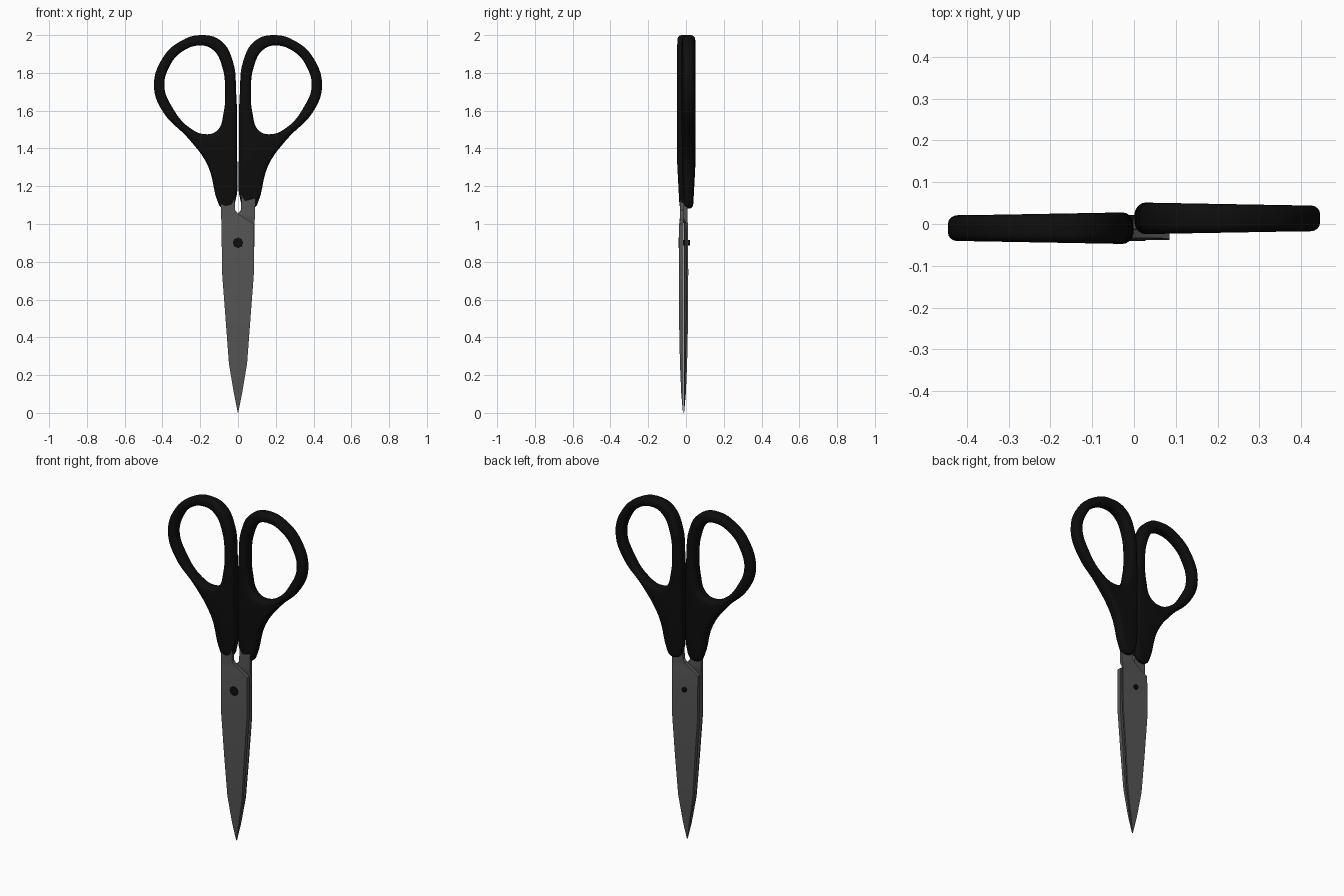
import bpy, bmesh, math

if "Cube" in bpy.data.objects:
    bpy.data.objects.remove(bpy.data.objects["Cube"])


def material(name, v):
    m = bpy.data.materials.new(name)
    m.diffuse_color = (v, v, v, 1)
    m.use_nodes = True
    m.node_tree.nodes["Principled BSDF"].inputs["Base Color"].default_value = m.diffuse_color
    return m


BLACK = material("black_plastic", 0.004)
STEEL = material("dark_steel", 0.09)


def smooth(ob, angle):
    bpy.ops.object.select_all(action='DESELECT')
    ob.select_set(True)
    bpy.context.view_layer.objects.active = ob
    bpy.ops.object.shade_smooth_by_angle(angle=math.radians(angle))


def mesh_object(name, bm, mat):
    bmesh.ops.recalc_face_normals(bm, faces=bm.faces)
    me = bpy.data.meshes.new(name)
    bm.to_mesh(me)
    bm.free()
    me.materials.append(mat)
    ob = bpy.data.objects.new(name, me)
    bpy.context.collection.objects.link(ob)
    return ob


# Handle outline and finger hole, as (x, z) for the left side
OUTER = [(-.195, 2.0), (-.30, 1.97), (-.395, 1.885), (-.445, 1.73), (-.395, 1.59),
         (-.26, 1.45), (-.16, 1.31), (-.108, 1.12), (-.09, 1.09), (-.035, 1.09),
         (-.014, 1.12), (-.005, 1.4), (-.01, 1.7), (-.027, 1.86), (-.09, 1.97)]
HOLE = [(-.195, 1.945), (-.30, 1.91), (-.365, 1.83), (-.39, 1.73), (-.355, 1.63),
        (-.25, 1.505), (-.16, 1.475), (-.105, 1.50), (-.078, 1.58), (-.068, 1.70),
        (-.083, 1.83), (-.13, 1.92)]


def handle(name, side, y0):
    cu = bpy.data.curves.new(name + "_outline", 'CURVE')
    cu.dimensions = '2D'
    cu.fill_mode = 'BOTH'
    cu.resolution_u = 5
    for pts in (OUTER, HOLE):
        sp = cu.splines.new('BEZIER')
        sp.bezier_points.add(len(pts) - 1)
        sp.use_cyclic_u = True
        for bp, (x, z) in zip(sp.bezier_points, pts):
            bp.co = (x, z, 0)
            bp.handle_left_type = bp.handle_right_type = 'AUTO'
    # rounded rim kept inside the outline
    cu.bevel_depth = 0.023
    cu.bevel_resolution = 3
    cu.offset = -0.023
    cu.extrude = 0.013
    tmp = bpy.data.objects.new("outline", cu)
    bpy.context.collection.objects.link(tmp)
    me = bpy.data.meshes.new_from_object(
        tmp.evaluated_get(bpy.context.evaluated_depsgraph_get()))
    bm = bmesh.new()
    bm.from_mesh(me)
    bpy.data.objects.remove(tmp)
    bpy.data.meshes.remove(me)
    bmesh.ops.remove_doubles(bm, verts=bm.verts, dist=0.0003)
    for v in bm.verts:
        x, z, d = v.co
        # thinner at the outer ring and at the lower end
        k = 0.86 + 0.2 * max(0, 1 - abs(x) / 0.4)
        k *= min(1, 0.65 + 0.35 * max(0, z - 1.09) / 0.25)
        v.co = (-side * x, y0 + d * k, z)
    smooth(mesh_object(name, bm, BLACK), 40)


handle("left_handle", -1, -0.010)
handle("right_handle", 1, 0.0135)

# Blade stations: z, cutting edge x, spine x, outer face y
STATIONS = [(0.0, -.001, .001, -.016), (.1, -.021, .021, -.025), (.26, -.048, .048, -.032),
            (.5, -.066, .066, -.037), (.75, -.085, .085, -.038), (1.0, -.087, .085, -.036)]


def blade(name, flip):
    bm = bmesh.new()
    rows = []
    for z, xc, xs, yo in STATIONS:
        t = min(1, (yo + .014) / -.018)
        rows.append([(xc, yo, z), (xs, yo, z), (xs, -.0145, z),
                     (xc, yo + .009 * min(1, t), z)])
    # sloping shoulder, rounded notch and tang
    for z, zs, xs in ((1.03, 1.015, .06), (1.045, 1.055, 0), (1.08, 1.075, -.016),
                      (1.22, 1.22, -.021)):
        xc = -.089
        rows.append([(xc, -.033, z), (xs, -.033, zs), (xs, -.0135, zs), (xc, -.0135, z)])
    rings = []
    for row in rows:
        rings.append([bm.verts.new((-x, -.026 - y, z) if flip else (x, y, z))
                      for x, y, z in row])
    for a, b in zip(rings, rings[1:]):
        for i in range(4):
            j = (i + 1) % 4
            bm.faces.new((a[i], a[j], b[j], b[i]))
    bm.faces.new(rings[0])
    bm.faces.new(rings[-1])
    smooth(mesh_object(name, bm, STEEL), 20)


blade("front_blade", False)
blade("back_blade", True)

# Pivot screw: wide head in front, narrow stub behind
for name, r, ya, yb in (("screw_head", .028, -.041, -.03), ("screw_stub", .014, -.032, .022)):
    bpy.ops.mesh.primitive_cylinder_add(vertices=8, radius=r, depth=yb - ya,
                                        location=(0, (ya + yb) / 2, .9),
                                        rotation=(math.pi / 2, 0, 0))
    ob = bpy.context.object
    ob.name = name
    ob.data.materials.append(BLACK)
    smooth(ob, 50)
